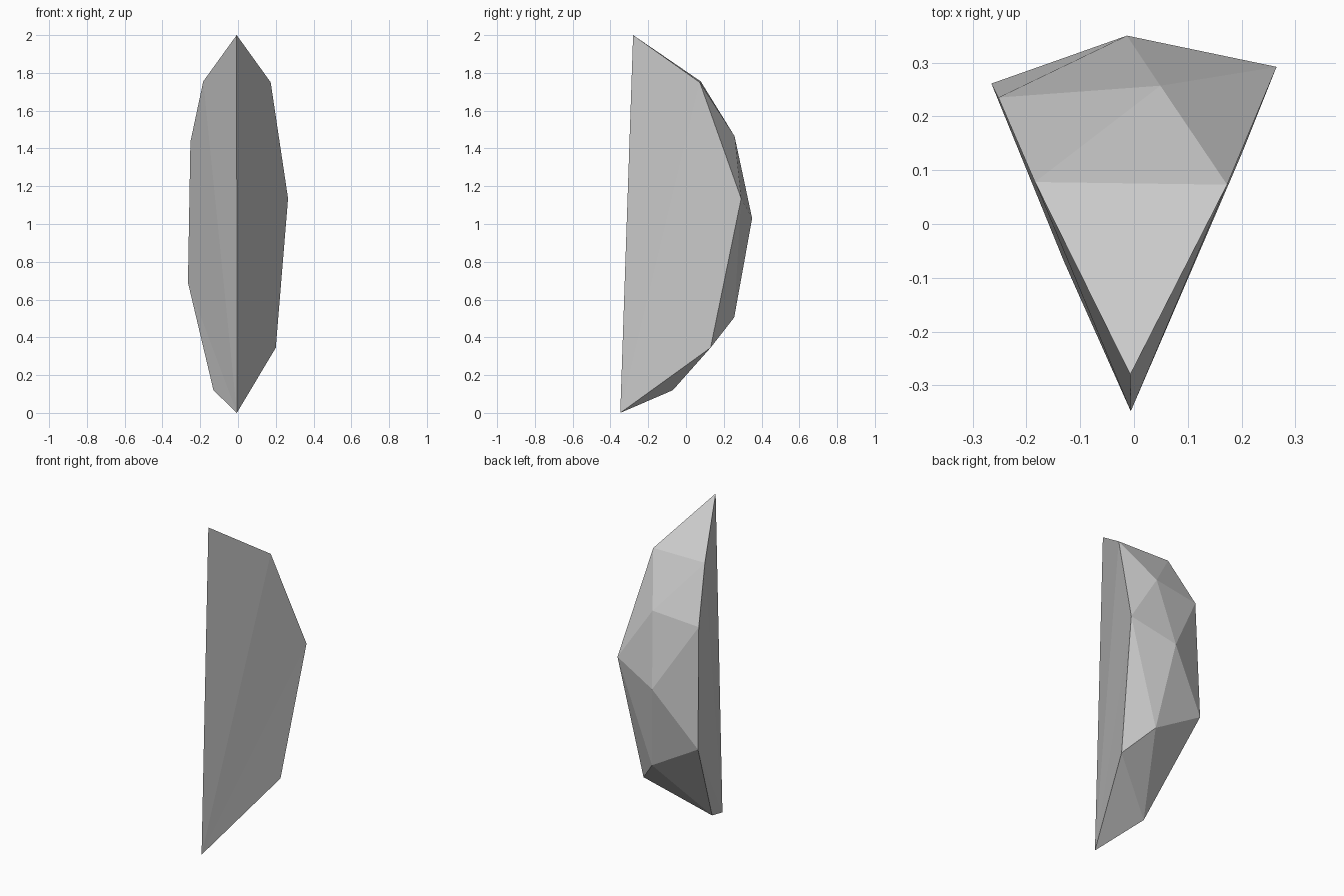
import bpy, bmesh

if "Cube" in bpy.data.objects:
    bpy.data.objects.remove(bpy.data.objects["Cube"])

# Key points of the wedge: inner edge tips, then left rim, right rim and back ridge
points = {
    "T": (-0.007, -0.28, 2.0), "B": (-0.006, -0.348, 0.0),
    "L1": (-0.184, 0.078, 1.755), "L2": (-0.252, 0.235, 1.435),
    "L3": (-0.265, 0.261, 0.69), "L4": (-0.13, -0.07, 0.12),
    "R1": (0.173, 0.073, 1.75), "R2": (0.265, 0.292, 1.135), "R3": (0.2, 0.13, 0.345),
    "M1": (0.049, 0.257, 1.465), "M2": (-0.013, 0.35, 1.03), "M3": (0.055, 0.255, 0.505),
}

# Flat cut sides fan out from the bottom tip; the back is a faceted skin
cut_sides = "B T L1,B L1 L2,B L2 L3,B L3 L4,B T R1,B R1 R2,B R2 R3"
back_skin = ("T L1 R1,L1 R1 M1,L1 M1 L2,L2 M1 M2,L2 M2 L3,M1 R1 R2,M1 R2 M2,"
             "R2 R3 M3,R2 M3 M2,M2 M3 L3,M3 L3 L4,M3 R3 L4,R3 B L4")

bm = bmesh.new()
verts = {name: bm.verts.new(co) for name, co in points.items()}
for face in (cut_sides + "," + back_skin).split(","):
    bm.faces.new([verts[n] for n in face.split()])
bmesh.ops.recalc_face_normals(bm, faces=bm.faces)

# Faceted wedge object
mesh = bpy.data.meshes.new("faceted_wedge")
bm.to_mesh(mesh)
bm.free()
bpy.context.collection.objects.link(bpy.data.objects.new("faceted_wedge", mesh))
